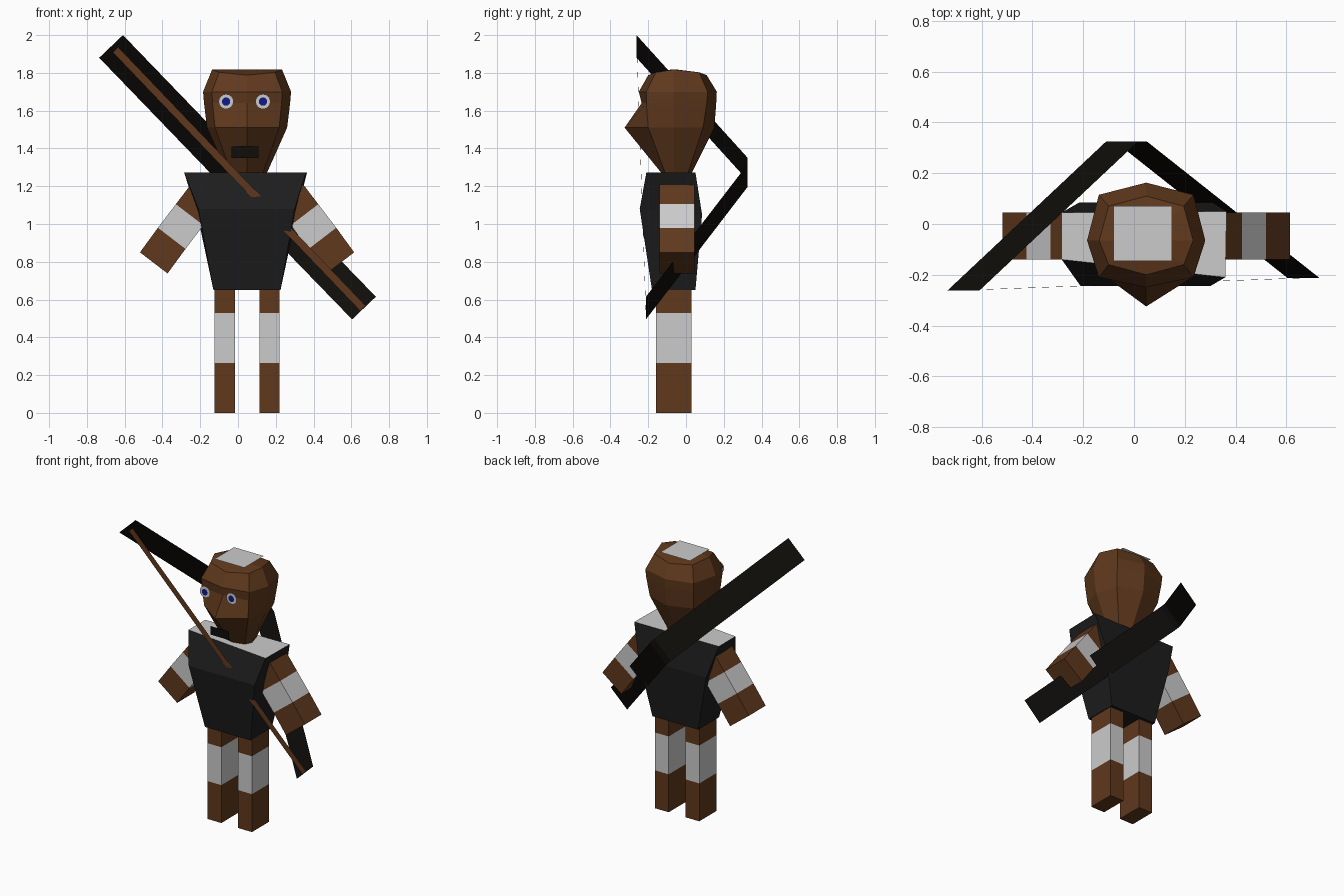
import bpy, bmesh, math
from mathutils import Vector

if "Cube" in bpy.data.objects:
    bpy.data.objects.remove(bpy.data.objects["Cube"])

CX = 0.048  # the body's own mirror line


def colour(name, rgb):
    m = bpy.data.materials.new(name)
    m.diffuse_color = (*rgb, 1)
    m.use_nodes = True
    m.node_tree.nodes["Principled BSDF"].inputs["Base Color"].default_value = m.diffuse_color
    return m


BROWN = colour("brown", (0.115, 0.04, 0.012))
BLACK = colour("black", (0.012, 0.012, 0.012))
INK = colour("ink", (0.005, 0.004, 0.003))
BLUE = colour("blue", (0.005, 0.01, 0.25))


def finish(name, bm, mat, closed=True):
    if closed:
        bmesh.ops.recalc_face_normals(bm, faces=bm.faces)
    me = bpy.data.meshes.new(name)
    bm.to_mesh(me)
    bm.free()
    ob = bpy.data.objects.new(name, me)
    bpy.context.collection.objects.link(ob)
    if mat:
        me.materials.append(mat)
    return ob


def loft(name, rings, mat, start=True, end=True, wrap=True):
    """Skin a list of rings; optionally cap the first and last."""
    bm = bmesh.new()
    vs = [[bm.verts.new(p) for p in r] for r in rings]
    n = len(vs[0])
    for a, b in zip(vs, vs[1:]):
        for i in range(n if wrap else n - 1):
            j = (i + 1) % n
            bm.faces.new((a[i], a[j], b[j], b[i]))
    if start:
        bm.faces.new(vs[0][::-1])
    if end:
        bm.faces.new(vs[-1])
    return finish(name, bm, mat, wrap)


def panel(name, pts, mat):
    bm = bmesh.new()
    bm.faces.new([bm.verts.new(p) for p in pts])
    return finish(name, bm, mat, False)


def limb(name, stations, offset, y0, y1, side):
    """Square limb in three bands: brown, bare grey, brown."""
    rings = []
    for x, z in stations:
        a = (CX + side * (x - CX), z)
        b = (CX + side * (x + offset[0] - CX), z + offset[1])
        rings.append([(a[0], y0, a[1]), (b[0], y0, b[1]),
                      (b[0], y1, b[1]), (a[0], y1, a[1])])
    for i, (part, mat) in enumerate((("upper", BROWN), ("wrap", None), ("lower", BROWN))):
        loft(f"{name}_{part}", rings[i:i + 2], mat, i == 0, i == 2)


# arms and legs
for side, tag in ((1, "right"), (-1, "left")):
    limb(f"{tag}_leg", [(0.22, 0.66), (0.22, 0.53), (0.22, 0.265), (0.22, 0)],
         (-0.107, 0), -0.16, 0.03, side)
    limb(f"{tag}_arm", [(0.345, 1.21), (0.425, 1.105), (0.52, 0.98), (0.615, 0.85)],
         (-0.146, -0.112), -0.14, 0.045, side)

# torso, with a bare grey top
bottom = [(-0.13, -0.18, 0.65), (0.225, -0.18, 0.65), (0.225, 0.05, 0.65), (-0.13, 0.05, 0.65)]
chest = [(-0.21, -0.245, 1.08), (0.3, -0.245, 1.08), (0.31, 0.085, 1.05), (-0.215, 0.085, 1.05)]
top = [(-0.285, -0.14, 1.272), (0.36, -0.21, 1.272), (0.365, 0.05, 1.272), (-0.285, 0.045, 1.272)]
loft("torso", [bottom, chest, top], BLACK, True, False)
panel("torso_top", top, None)


# head: eight-sided rings, with the front point pushed out into a nose
def head_ring(z, hw, front, fcorner, bcorner, back, drop=0):
    c = 0.8 * hw
    pts = [(hw, -0.065, 0), (c, bcorner, drop / 2), (0, back, drop), (-c, bcorner, drop / 2),
           (-hw, -0.065, 0), (-c, fcorner, drop / 2), (0, front, drop), (c, fcorner, drop / 2)]
    return [(CX + x, y, z - d) for x, y, d in pts]


loft("head", [
    head_ring(1.27, 0.105, -0.13, -0.11, 0.01, 0.03),
    head_ring(1.51, 0.212, -0.325, -0.20, 0.09, 0.15),
    head_ring(1.64, 0.228, -0.235, -0.21, 0.11, 0.16),
    head_ring(1.70, 0.233, -0.25, -0.21, 0.115, 0.163),
    head_ring(1.818, 0.185, -0.2, -0.16, 0.07, 0.11, 0.03),
    head_ring(1.819, 0.01, -0.07, -0.07, -0.06, -0.06)], BROWN)
panel("head_patch", [(-0.08, -0.145, 1.825), (0.15, -0.145, 1.825),
                     (0.15, 0.07, 1.825), (-0.08, 0.07, 1.825)], None)


# eyes and mouth
def disc(name, x, y, z, r, mat):
    panel(name, [(x + r * math.cos(t * math.tau / 16), y, z + r * math.sin(t * math.tau / 16))
                 for t in range(16)], mat)


for tag, x, y in (("left", -0.063, -0.275), ("right", 0.132, -0.26)):
    disc(f"{tag}_eye", x, y, 1.648, 0.04, None)
    disc(f"{tag}_pupil", x, y - 0.004, 1.648, 0.022, BLUE)
panel("mouth", [(-0.035, -0.255, 1.35), (0.108, -0.255, 1.35),
                (0.108, -0.255, 1.41), (-0.035, -0.255, 1.41)], INK)


# bow: a flat bent strip behind the back, and its string
def strip(name, path, half, mat):
    h = Vector(half)
    loft(name, [[Vector(p) - h, Vector(p) + h] for p in path], mat, False, False, False)


strip("bow", [(-0.672, -0.262, 1.94), (-0.047, 0.325, 1.292),
              (-0.012, 0.325, 1.255), (0.667, -0.212, 0.555)], (0.063, 0, 0.06), INK)
strip("bow_string", [(-0.648, -0.26, 1.922), (0.66, -0.213, 0.555)], (0.014, 0, 0.014), BROWN)
